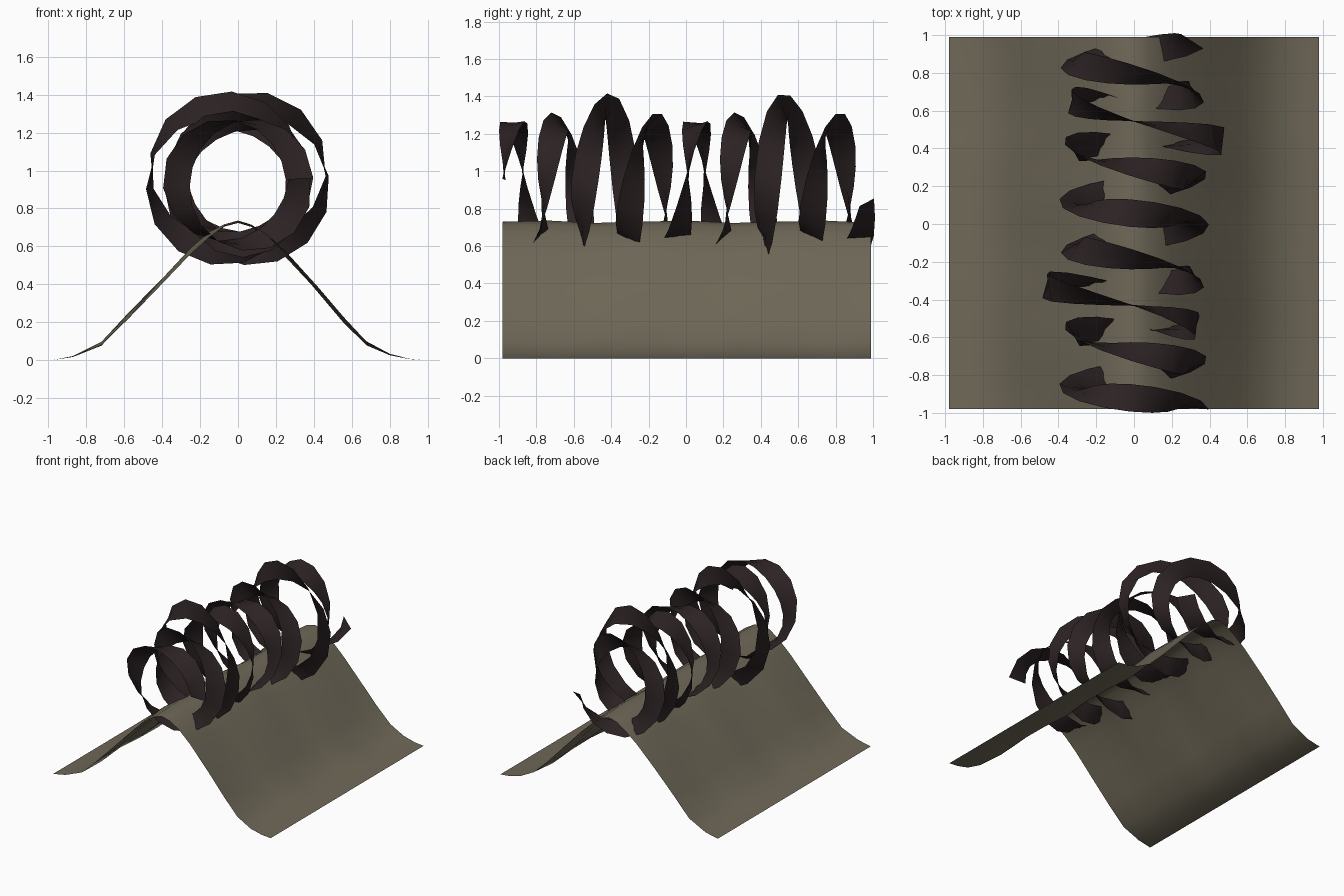
import bpy, math
from mathutils import Vector

if "Cube" in bpy.data.objects:
    bpy.data.objects.remove(bpy.data.objects["Cube"])


def material(name, rgb):
    m = bpy.data.materials.new(name)
    m.diffuse_color = (*rgb, 1)
    m.use_nodes = True
    m.node_tree.nodes["Principled BSDF"].inputs["Base Color"].default_value = m.diffuse_color
    return m


def sheet(name, rows, mat, angle):
    """Smooth open surface lofted through equal-length rows of points."""
    n = len(rows[0])
    verts = [p for row in rows for p in row]
    faces = [(i * n + j, i * n + j + 1, (i + 1) * n + j + 1, (i + 1) * n + j)
             for i in range(len(rows) - 1) for j in range(n - 1)]
    me = bpy.data.meshes.new(name)
    me.from_pydata(verts, [], faces)
    me.materials.append(mat)
    ob = bpy.data.objects.new(name, me)
    bpy.context.collection.objects.link(ob)
    bpy.context.view_layer.objects.active = ob
    ob.select_set(True)
    bpy.ops.object.shade_smooth_by_angle(angle=math.radians(angle))
    ob.select_set(False)
    return ob


earth = material("dull earth", (0.16, 0.14, 0.098))
bark = material("dark bark", (0.025, 0.016, 0.017))

# Ridge: open bell-shaped profile swept along y with slight waviness
profile = [(-0.98, 0), (-0.87, 0.02), (-0.72, 0.085), (-0.58, 0.23), (-0.42, 0.40),
           (-0.25, 0.575), (-0.15, 0.66), (-0.07, 0.71), (0, 0.73), (0.07, 0.71),
           (0.15, 0.655), (0.25, 0.56), (0.42, 0.37), (0.56, 0.21), (0.68, 0.09),
           (0.80, 0.03), (0.90, 0.007), (0.98, 0)]
rows = []
for i in range(9):
    y = -0.98 + 1.97 * i / 8
    row = []
    for x, z in profile:
        wob = 0.018 * math.sin(i * 2.1 + x * 4) * min(1, z * 8)
        row.append((x, y, z + wob * (0.4 if abs(x) < 0.1 else 1)))
    rows.append(row)
sheet("ridge", rows, earth, 60)

# Thorny coil: flat ribbon wound round the ridge top, twisting 9 half turns per 4 loops
HALF = 0.073
T0, T1, PER_TURN = -1.70, 6.24, 16
steps = round((T1 - T0) * PER_TURN)
rows = []
for i in range(steps + 1):
    t = T0 + (T1 - T0) * i / steps
    a = 2 * math.pi * t
    # two loops bulge outwards, and those loops also lean
    r = 0.325 + sum(0.15 * math.exp(-((t - p) / 0.25) ** 2) for p in (0.2, 3.8))
    lean = 0.02 + 0.03 * math.cos(math.pi * t / 2)
    y = 0.545 - 0.2445 * t - lean * math.sin(a)
    radial = Vector((math.sin(a), 0, math.cos(a)))
    centre = Vector((0, y, 0.935)) + radial * r
    b = math.pi * t * 9 / 4
    w = (radial * math.cos(b) + Vector((0, -math.sin(b), 0))) * HALF
    rows.append([centre - w, centre, centre + w])
sheet("coiled_vine", rows, bark, 60)
